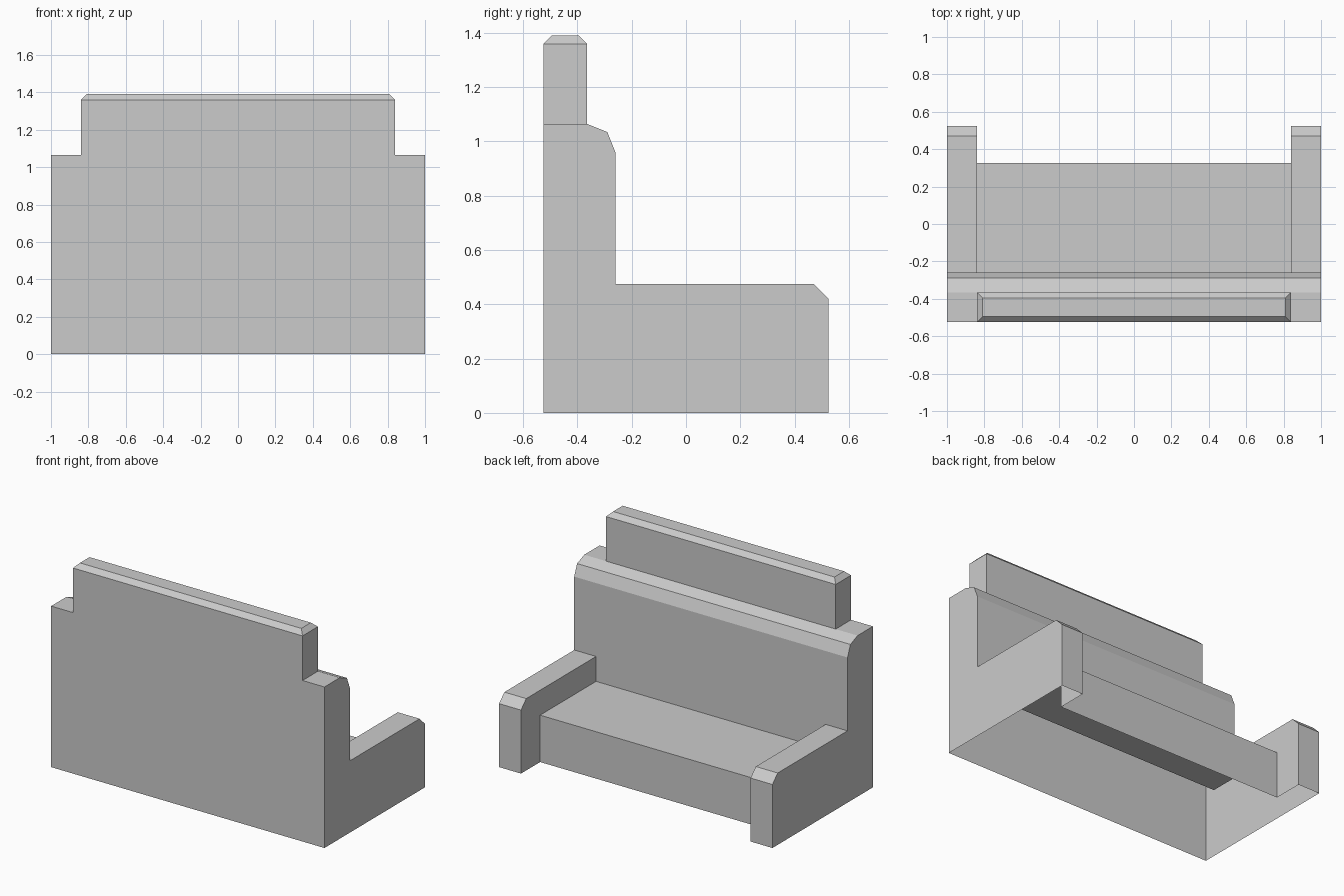
import bpy, bmesh

if "Cube" in bpy.data.objects:
    bpy.data.objects.remove(bpy.data.objects["Cube"])

INNER, OUTER, TOP_IN = 0.84, 1.0, 0.81


def part(name, strips=(), caps=()):
    """Open shell of the +x half, mirrored across x = 0.
    strips: (profile of (y, z), x start, x end); caps: (list of (x, y, z))."""
    bm = bmesh.new()
    for prof, x0, x1 in strips:
        for (ya, za), (yb, zb) in zip(prof, prof[1:]):
            quad = [(x0, ya, za), (x1, ya, za), (x1, yb, zb), (x0, yb, zb)]
            bm.faces.new([bm.verts.new(v) for v in quad])
    for cap in caps:
        bm.faces.new([bm.verts.new(v) for v in cap])
    bmesh.ops.remove_doubles(bm, verts=bm.verts, dist=0.0001)
    mesh = bpy.data.meshes.new(name)
    bm.to_mesh(mesh)
    bm.free()
    ob = bpy.data.objects.new(name, mesh)
    bpy.context.collection.objects.link(ob)
    mod = ob.modifiers.new("mirror", 'MIRROR')
    mod.use_clip = True


def at(x, prof):
    return [(x, y, z) for y, z in prof]


# Backrest: rear wall and rounded front, hollow and open below
rounded = [(-0.365, 1.065), (-0.29, 1.035), (-0.26, 0.96)]
part("backrest", [
    ([(-0.525, 0), (-0.525, 1.065)], 0, INNER),
    (rounded + [(-0.26, 0.31)], 0, INNER)])

# Seat: top and front skirt, open below
part("seat", [([(-0.26, 0.31), (0.325, 0.31), (0.325, 0)], 0, INNER)])

# Side panels: backrest ends and armrests, open below
arm = [(-0.26, 0.475), (0.47, 0.475), (0.525, 0.42), (0.525, 0)]
end = [(-0.525, 0), (-0.525, 1.065)] + rounded + arm
inner = [(-0.26, 0.31)] + arm + [(0.325, 0), (0.325, 0.31)]
part("side_panel", [(end, INNER, OUTER)],
     [at(OUTER, end[::-1]), at(INNER, inner)])

# Top rail: raised block with a chamfered top
yb, yf, c = -0.525, -0.365, 0.03
z0, z1, z2 = 1.065, 1.36, 1.39
part("top_rail", [
    ([(yb, z0), (yb, z1)], 0, INNER),
    ([(yb + c, z2), (yf - c, z2)], 0, TOP_IN),
    ([(yf, z1), (yf, z0)], 0, INNER)], [
    at(INNER, [(yb, z0), (yf, z0), (yf, z1), (yb, z1)]),
    [(0, yb, z1), (INNER, yb, z1), (TOP_IN, yb + c, z2), (0, yb + c, z2)],
    [(0, yf - c, z2), (TOP_IN, yf - c, z2), (INNER, yf, z1), (0, yf, z1)],
    [(INNER, yb, z1), (INNER, yf, z1), (TOP_IN, yf - c, z2), (TOP_IN, yb + c, z2)]])
